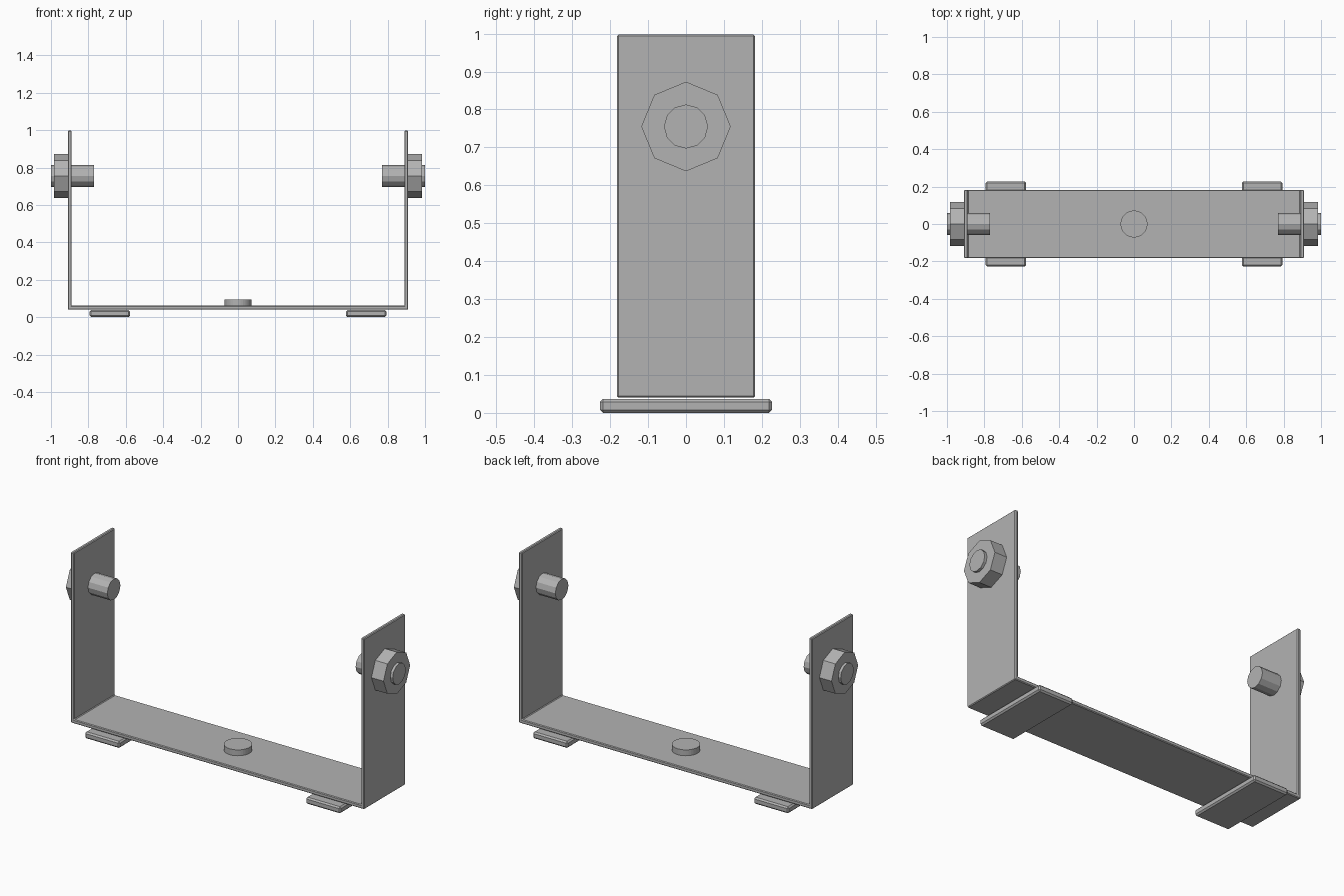
import bpy
import bmesh
from math import pi
from mathutils import Matrix

cube = bpy.data.objects.get("Cube")
if cube:
    bpy.data.objects.remove(cube, do_unlink=True)

# Single metal colour
GREY = (0.45, 0.45, 0.45, 1.0)
steel = bpy.data.materials.new("grey_steel")
steel.use_nodes = True
steel.diffuse_color = GREY
steel.node_tree.nodes["Principled BSDF"].inputs["Base Color"].default_value = GREY


def finish(name, bm, bevel=0.0):
    bmesh.ops.recalc_face_normals(bm, faces=bm.faces)
    mesh = bpy.data.meshes.new(name)
    bm.to_mesh(mesh)
    bm.free()
    mesh.materials.append(steel)
    obj = bpy.data.objects.new(name, mesh)
    bpy.context.collection.objects.link(obj)
    if bevel:
        mod = obj.modifiers.new("chamfer", "BEVEL")
        mod.width = bevel
        mod.segments = 1
        mod.limit_method = "ANGLE"
    return obj


def box(name, low, high, bevel):
    bm = bmesh.new()
    size = [b - a for a, b in zip(low, high)]
    centre = [(a + b) / 2 for a, b in zip(low, high)]
    bmesh.ops.create_cube(bm, size=1, matrix=Matrix.Translation(centre) @ Matrix.Diagonal((*size, 1)))
    return finish(name, bm, bevel)


def cylinder(name, centre, radius, depth, sides, along_x=False):
    bm = bmesh.new()
    turn = Matrix.Rotation(pi / 2, 4, "Y") if along_x else Matrix.Identity(4)
    bmesh.ops.create_cone(bm, cap_ends=True, segments=sides, radius1=radius, radius2=radius,
                          depth=depth, matrix=Matrix.Translation(centre) @ turn)
    return finish(name, bm)


# U-shaped bracket, extruded from its front profile
OUTER, INNER, HALF_WIDTH = 0.91, 0.89, 0.182
BOTTOM, FLOOR, TOP = 0.04, 0.062, 0.997
half = [(OUTER, BOTTOM), (OUTER, TOP), (INNER, TOP), (INNER, FLOOR)]
profile = half + [(-x, z) for x, z in reversed(half)]
bm = bmesh.new()
face = bm.faces.new([bm.verts.new((x, -HALF_WIDTH, z)) for x, z in profile])
swept = bmesh.ops.extrude_face_region(bm, geom=[face])
bmesh.ops.translate(bm, vec=(0, 2 * HALF_WIDTH, 0),
                    verts=[v for v in swept["geom"] if isinstance(v, bmesh.types.BMVert)])
finish("u_bracket", bm, 0.004)

# Round stud in the middle of the floor
cylinder("centre_stud", (0, 0, 0.075), 0.072, 0.04, 32)

# Bolt, octagonal nut and foot pad on each side
BOLT_Z = 0.755
for side, s in (("left", 1), ("right", -1)):
    cylinder(side + "_bolt", (s * 0.885, 0, BOLT_Z), 0.058, 0.23, 12, True)
    cylinder(side + "_nut", (s * 0.946, 0, BOLT_Z), 0.118, 0.078, 8, True)
    xs = sorted((s * 0.577, s * 0.793))
    box(side + "_foot_pad", (xs[0], -0.227, 0), (xs[1], 0.227, 0.037), 0.008)
